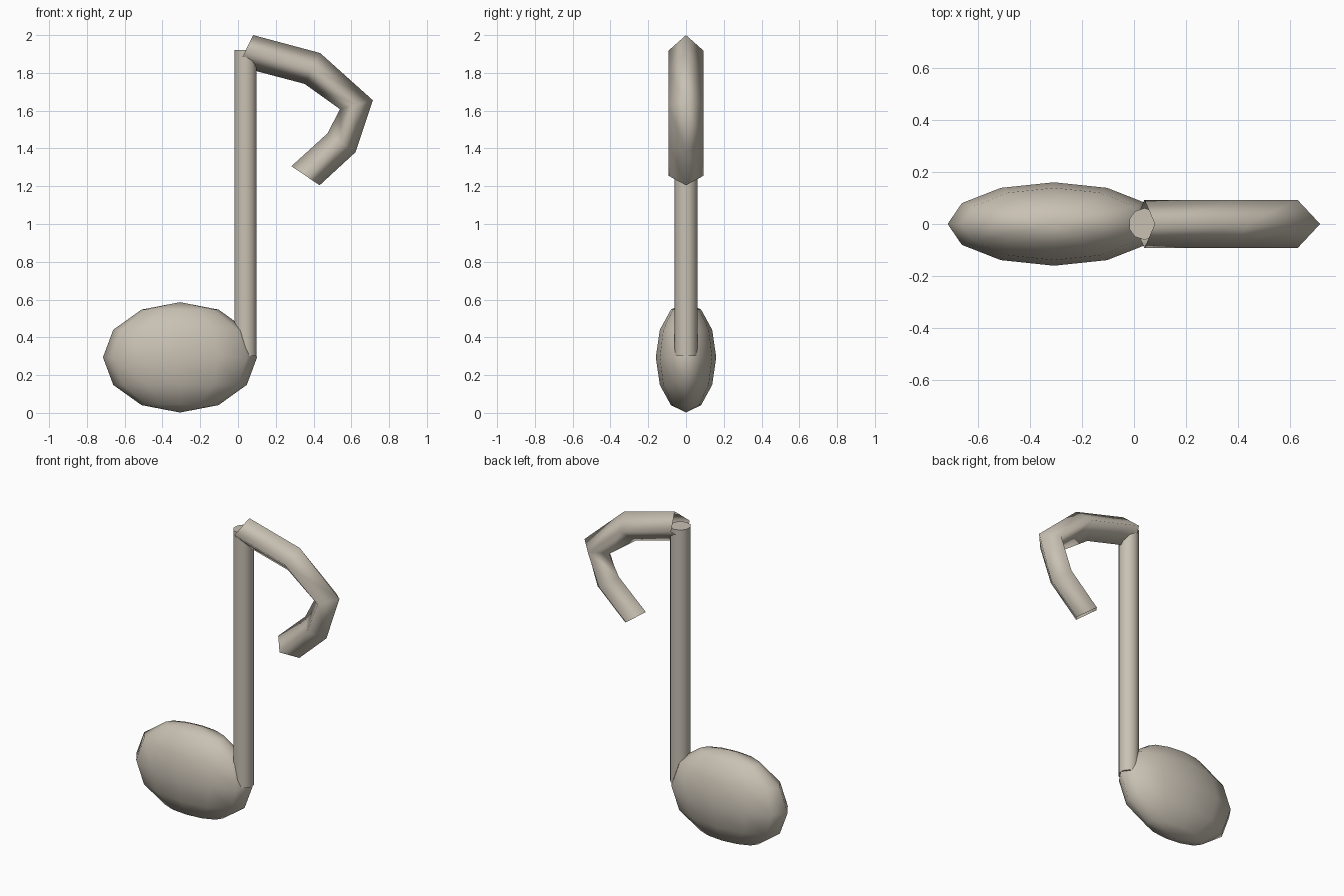
import bpy, bmesh
from mathutils import Matrix

if "Cube" in bpy.data.objects:
    bpy.data.objects.remove(bpy.data.objects["Cube"])

mat = bpy.data.materials.new("warm_beige")
mat.diffuse_color = (0.58, 0.53, 0.45, 1)
mat.use_nodes = True
mat.node_tree.nodes["Principled BSDF"].inputs["Base Color"].default_value = mat.diffuse_color


def finish(name, bm, smooth=lambda f: True):
    bmesh.ops.recalc_face_normals(bm, faces=bm.faces)
    for f in bm.faces:
        f.smooth = smooth(f)
    me = bpy.data.meshes.new(name)
    bm.to_mesh(me)
    bm.free()
    me.materials.append(mat)
    ob = bpy.data.objects.new(name, me)
    bpy.context.collection.objects.link(ob)
    return ob


# Note head: flattened low-poly ellipsoid
bm = bmesh.new()
bmesh.ops.create_uvsphere(
    bm, u_segments=12, v_segments=6, radius=1,
    matrix=Matrix.Translation((-0.307, 0, 0.294)) @ Matrix.Diagonal((0.408, 0.16, 0.292, 1)))
finish("note_head", bm)

# Stem: ten-sided post with flat caps
bm = bmesh.new()
bmesh.ops.create_cone(
    bm, cap_ends=True, segments=10, radius1=0.061, radius2=0.061, depth=1.62,
    matrix=Matrix.Translation((0.04, 0, 1.11)))
finish("stem", bm, lambda f: len(f.verts) == 4)

# Flag: open four-sided tube, given as outer and inner edge points (x, z)
HALF_WIDTH = 0.093
pairs = [((0.08, 2.0), (0.0, 1.835)),
         ((0.435, 1.905), (0.352, 1.742)),
         ((0.714, 1.655), (0.54, 1.608)),
         ((0.622, 1.38), (0.474, 1.48)),
         ((0.432, 1.205), (0.283, 1.306))]
bm = bmesh.new()
rings = []
for (ox, oz), (ix, iz) in pairs:
    mx, mz = (ox + ix) / 2, (oz + iz) / 2
    rings.append([bm.verts.new(p) for p in (
        (ox, 0, oz), (mx, HALF_WIDTH, mz), (ix, 0, iz), (mx, -HALF_WIDTH, mz))])
for a, b in zip(rings, rings[1:]):
    for i in range(4):
        j = (i + 1) % 4
        bm.faces.new((a[i], a[j], b[j], b[i]))
finish("flag", bm)
